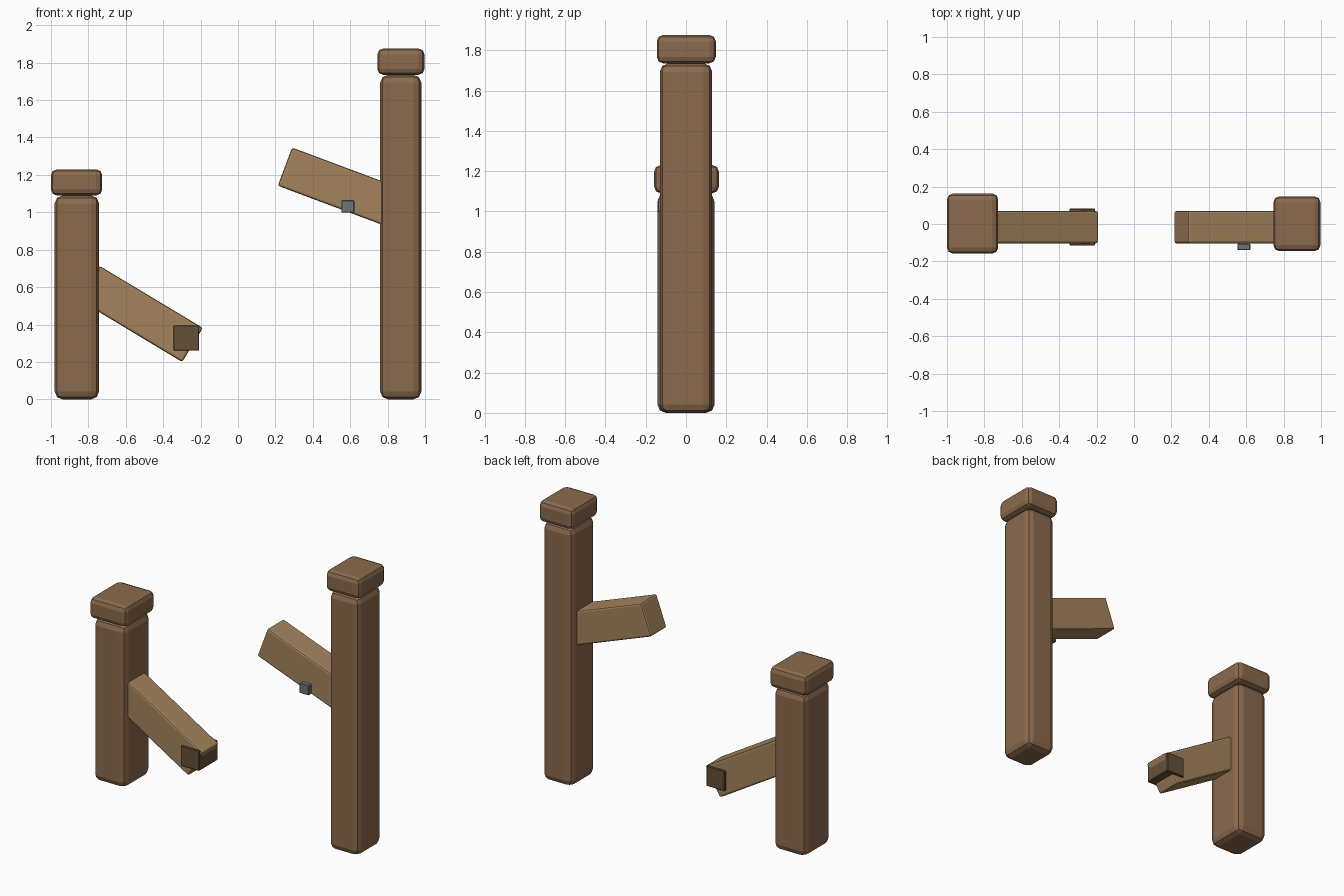
import bpy
import math

if "Cube" in bpy.data.objects:
    bpy.data.objects.remove(bpy.data.objects["Cube"])


def material(name, rgb):
    m = bpy.data.materials.new(name)
    m.diffuse_color = (*rgb, 1)
    m.use_nodes = True
    m.node_tree.nodes["Principled BSDF"].inputs["Base Color"].default_value = m.diffuse_color
    return m


POST = material("post_wood", (0.26, 0.145, 0.075))
PLANK = material("plank_wood", (0.37, 0.23, 0.11))
DARK = material("dark_wood", (0.13, 0.08, 0.04))
IRON = material("iron", (0.15, 0.18, 0.19))


def block(name, center, size, mat, bevel, segments=2, tilt=0):
    """Bevelled box, tilted about the y axis (degrees)."""
    bpy.ops.mesh.primitive_cube_add(size=1, location=center)
    o = bpy.context.object
    o.name = name
    o.scale = size
    bpy.ops.object.transform_apply(location=False, rotation=False, scale=True)
    o.rotation_euler.y = math.radians(tilt)
    o.data.materials.append(mat)
    b = o.modifiers.new("bevel", 'BEVEL')
    b.width = bevel
    b.segments = segments
    return o


def box(name, x0, x1, y0, y1, z0, z1, mat, bevel, segments=2):
    return block(name, ((x0 + x1) / 2, (y0 + y1) / 2, (z0 + z1) / 2),
                 (x1 - x0, y1 - y0, z1 - z0), mat, bevel, segments)


def plank(name, a, b, thick):
    """Board running between two (x, z) centre-line points."""
    dx, dz = b[0] - a[0], b[1] - a[1]
    return block(name, ((a[0] + b[0]) / 2, -0.017, (a[1] + b[1]) / 2),
                 (math.hypot(dx, dz), 0.174, thick), PLANK, 0.012, 2,
                 -math.degrees(math.atan2(dz, dx)))


# Posts and caps
box("short_post", -0.98, -0.743, -0.142, 0.142, 0, 1.09, POST, 0.042)
box("short_post_cap", -1.0, -0.726, -0.158, 0.163, 1.09, 1.23, POST, 0.032)
box("tall_post", 0.76, 0.98, -0.13, 0.13, 0, 1.735, POST, 0.042)
box("tall_post_cap", 0.745, 0.997, -0.145, 0.148, 1.735, 1.876, POST, 0.032)

# Broken rail stubs
plank("lower_broken_rail", (-0.796, 0.623), (-0.243, 0.291), 0.213)
plank("upper_broken_rail", (0.251, 1.244), (0.813, 1.034), 0.218)

# Splintered end block and iron nail head
box("rail_end_block", -0.345, -0.208, -0.115, 0.082, 0.26, 0.395, DARK, 0.004, 1)
box("nail_head", 0.553, 0.622, -0.14, -0.105, 0.998, 1.065, IRON, 0.004, 1)
